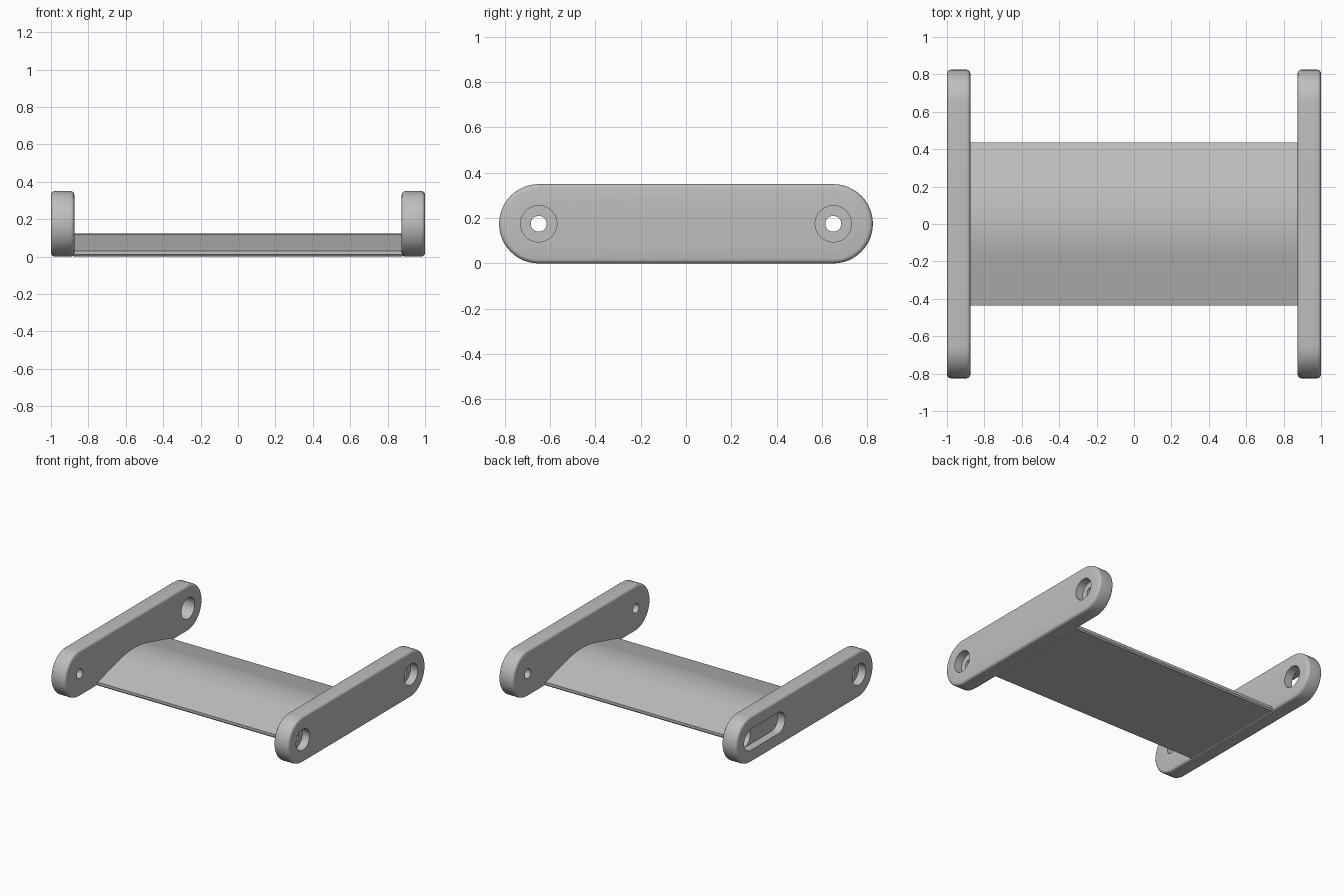
import bpy, bmesh, math

if "Cube" in bpy.data.objects:
    bpy.data.objects.remove(bpy.data.objects["Cube"], do_unlink=True)

GREY = (0.52, 0.52, 0.52, 1)
mat = bpy.data.materials.new("plain_grey")
mat.use_nodes = True
mat.diffuse_color = GREY
mat.node_tree.nodes["Principled BSDF"].inputs["Base Color"].default_value = GREY

HOLE_Y, MID_Z = 0.65, 0.175
INNER, OUTER = 0.875, 1.0
RECESS = 0.06


def extrude_profile(name, points, x0, x1):
    """Closed (y, z) profile extruded along x."""
    bm = bmesh.new()
    face = bm.faces.new([bm.verts.new((x0, y, z)) for y, z in points])
    ext = bmesh.ops.extrude_face_region(bm, geom=[face])
    verts = [g for g in ext["geom"] if isinstance(g, bmesh.types.BMVert)]
    bmesh.ops.translate(bm, verts=verts, vec=(x1 - x0, 0, 0))
    bmesh.ops.recalc_face_normals(bm, faces=bm.faces)
    mesh = bpy.data.meshes.new(name)
    bm.to_mesh(mesh)
    bm.free()
    mesh.materials.append(mat)
    obj = bpy.data.objects.new(name, mesh)
    bpy.context.collection.objects.link(obj)
    return obj


def capsule(y0, y1, r, steps=24):
    """Stadium outline; a circle when y0 equals y1."""
    pts = []
    for centre, start in ((y1, -90), (y0, 90)):
        for i in range(steps + 1):
            if y0 == y1 and i == steps:
                continue
            a = math.radians(start + 180 * i / steps)
            pts.append((centre + r * math.cos(a), MID_Z + r * math.sin(a)))
    return pts


def apply_modifiers(obj):
    bpy.context.view_layer.update()
    dg = bpy.context.evaluated_depsgraph_get()
    mesh = bpy.data.meshes.new_from_object(obj.evaluated_get(dg))
    obj.modifiers.clear()
    obj.data = mesh


def smooth(obj):
    bpy.ops.object.select_all(action="DESELECT")
    obj.select_set(True)
    bpy.context.view_layer.objects.active = obj
    bpy.ops.object.shade_smooth_by_angle(angle=math.radians(30))


def cut(obj, outline, x0, x1):
    cutter = extrude_profile("cutter", outline, x0, x1)
    cutter.hide_render = True
    mod = obj.modifiers.new("cut", "BOOLEAN")
    mod.operation, mod.solver, mod.object = "DIFFERENCE", "EXACT", cutter
    apply_modifiers(obj)
    bpy.data.objects.remove(cutter, do_unlink=True)


# Side plates with rounded rims, bolt holes and outer recesses
for name, side in (("left_side_plate", 1), ("right_side_plate", -1)):
    plate = extrude_profile(name, capsule(-HOLE_Y, HOLE_Y, MID_Z), side * INNER, side * OUTER)
    bevel = plate.modifiers.new("rim", "BEVEL")
    bevel.width, bevel.segments, bevel.limit_method = 0.02, 4, "ANGLE"
    apply_modifiers(plate)
    for y in (-HOLE_Y, HOLE_Y):
        slotted = side < 0 and y > 0
        recess_start = 0.32 if slotted else y
        cut(plate, capsule(y, y, 0.08 if slotted else 0.035), side * 0.8, side * 1.1)
        cut(plate, capsule(recess_start, y, 0.08), side * (OUTER - RECESS), side * 1.1)
    smooth(plate)

# Cross panel: flat underside, sloped flanks, rounded ridge
HALF, EDGE, SLOPE, ARC = 0.437, 0.03, 0.263, 0.17
angle = math.atan(SLOPE)
radius = ARC / math.sin(angle)
arc_z = EDGE + SLOPE * (HALF - ARC)
profile = [(-HALF + 0.01, 0), (HALF - 0.01, 0), (HALF, 0.01), (HALF, EDGE)]
for i in range(17):
    a = angle * (1 - i / 8)
    profile.append((radius * math.sin(a), arc_z + radius * (math.cos(a) - math.cos(angle))))
profile += [(-HALF, EDGE), (-HALF, 0.01)]
panel = extrude_profile("cross_panel", profile, -INNER - 0.005, INNER + 0.005)
smooth(panel)
